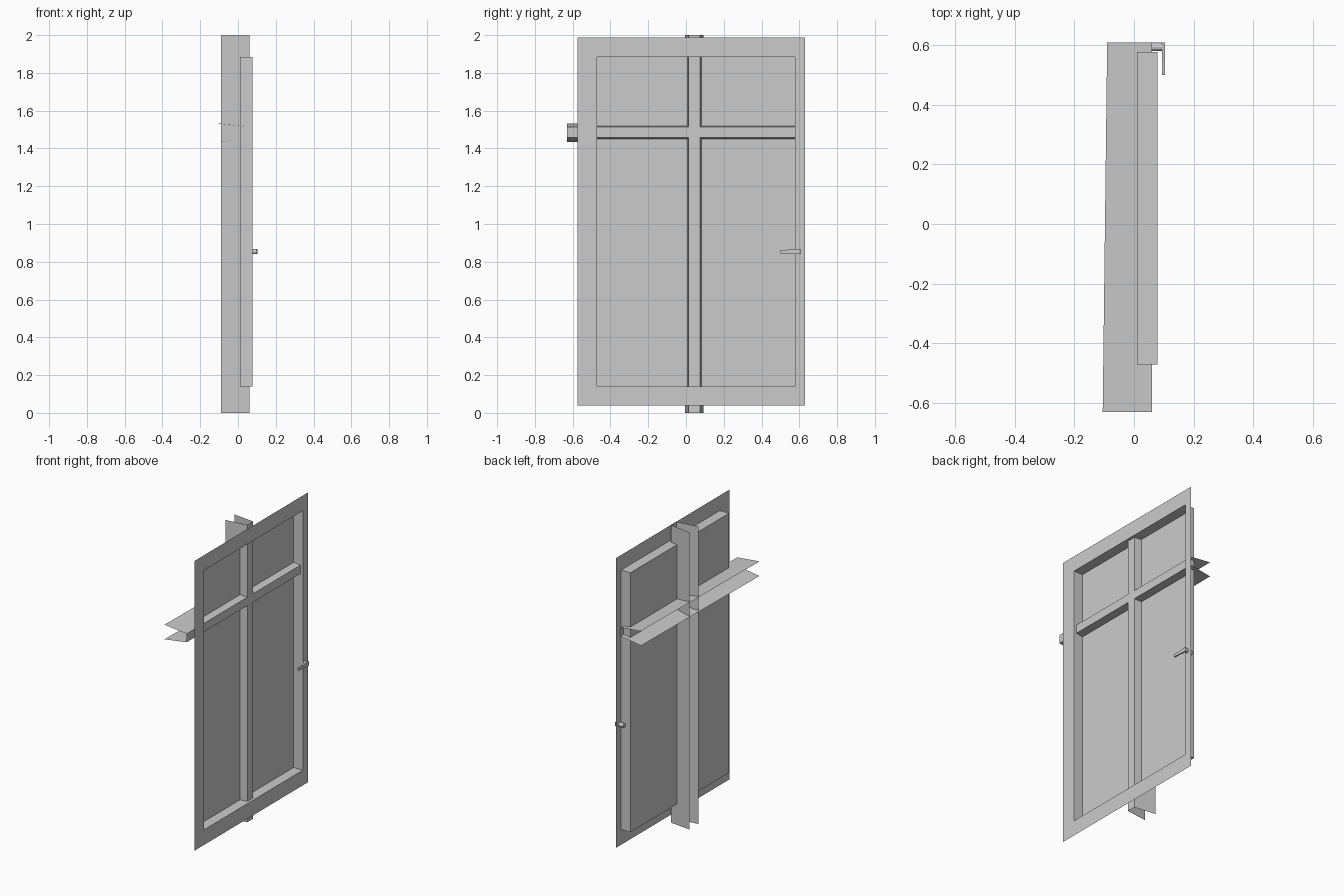
import bpy, bmesh
from math import pi
from mathutils import Matrix

if "Cube" in bpy.data.objects:
    bpy.data.objects.remove(bpy.data.objects["Cube"])


def loft(name, loops, closed=True, cap_start=False, cap_end=False, smooth=False):
    """Join successive point loops with quads, optionally capping the ends."""
    bm = bmesh.new()
    rings = [[bm.verts.new(p) for p in loop] for loop in loops]
    n = len(rings[0])
    for a, b in zip(rings, rings[1:]):
        for i in range(n if closed else n - 1):
            j = (i + 1) % n
            bm.faces.new((a[i], a[j], b[j], b[i]))
    if cap_start:
        bm.faces.new(rings[0][::-1])
    if cap_end:
        bm.faces.new(rings[-1])
    bmesh.ops.recalc_face_normals(bm, faces=bm.faces)
    return finish(name, bm)


def finish(name, bm):
    mesh = bpy.data.meshes.new(name)
    bm.to_mesh(mesh)
    bm.free()
    obj = bpy.data.objects.new(name, mesh)
    bpy.context.collection.objects.link(obj)
    return obj


def rect(x, y0, y1, z0, z1):
    return [(x, y0, z0), (x, y1, z0), (x, y1, z1), (x, y0, z1)]


# Flat surround, reveal walls and recessed panel
FACE_X, PANEL_X = 0.078, 0.01
opening = (-0.472, 0.577, 0.14, 1.885)
loft("door_frame", [rect(FACE_X, -0.574, 0.631, 0.038, 1.987),
                    rect(FACE_X, *opening),
                    rect(PANEL_X, *opening)], cap_end=True)

# Vertical bar: open-backed channel with flared sides
BAR_X = 0.06
loft("vertical_bar", [[(-0.09, -0.004, z), (BAR_X, 0.014, z),
                       (BAR_X, 0.075, z), (-0.09, 0.093, z)] for z in (0, 2)],
     closed=False)

# Horizontal bar: same channel, slightly deeper toward one end
loft("horizontal_bar", [[(back, y, 1.433), (BAR_X, y, 1.457),
                         (BAR_X, y, 1.514), (back, y, 1.531)]
                        for y, back in ((-0.631, -0.105), (0.608, -0.09))],
     closed=False)

# Handle spindle through the frame
HY, HZ = 0.594, 0.854
bm = bmesh.new()
bmesh.ops.create_cone(bm, cap_ends=True, segments=12, radius1=0.014, radius2=0.014,
                      depth=0.056,
                      matrix=Matrix.Translation((0.072, HY, HZ)) @ Matrix.Rotation(pi / 2, 4, 'Y'))
finish("handle_spindle", bm)

# Handle lever, tapering toward its tip
sections = [(0.608, 0.013), (0.575, 0.013), (0.55, 0.01), (0.50, 0.009)]
loft("handle_lever", [[(0.094, y, HZ - h), (0.104, y, HZ - h),
                       (0.104, y, HZ + h), (0.094, y, HZ + h)] for y, h in sections],
     cap_start=True, cap_end=True)
